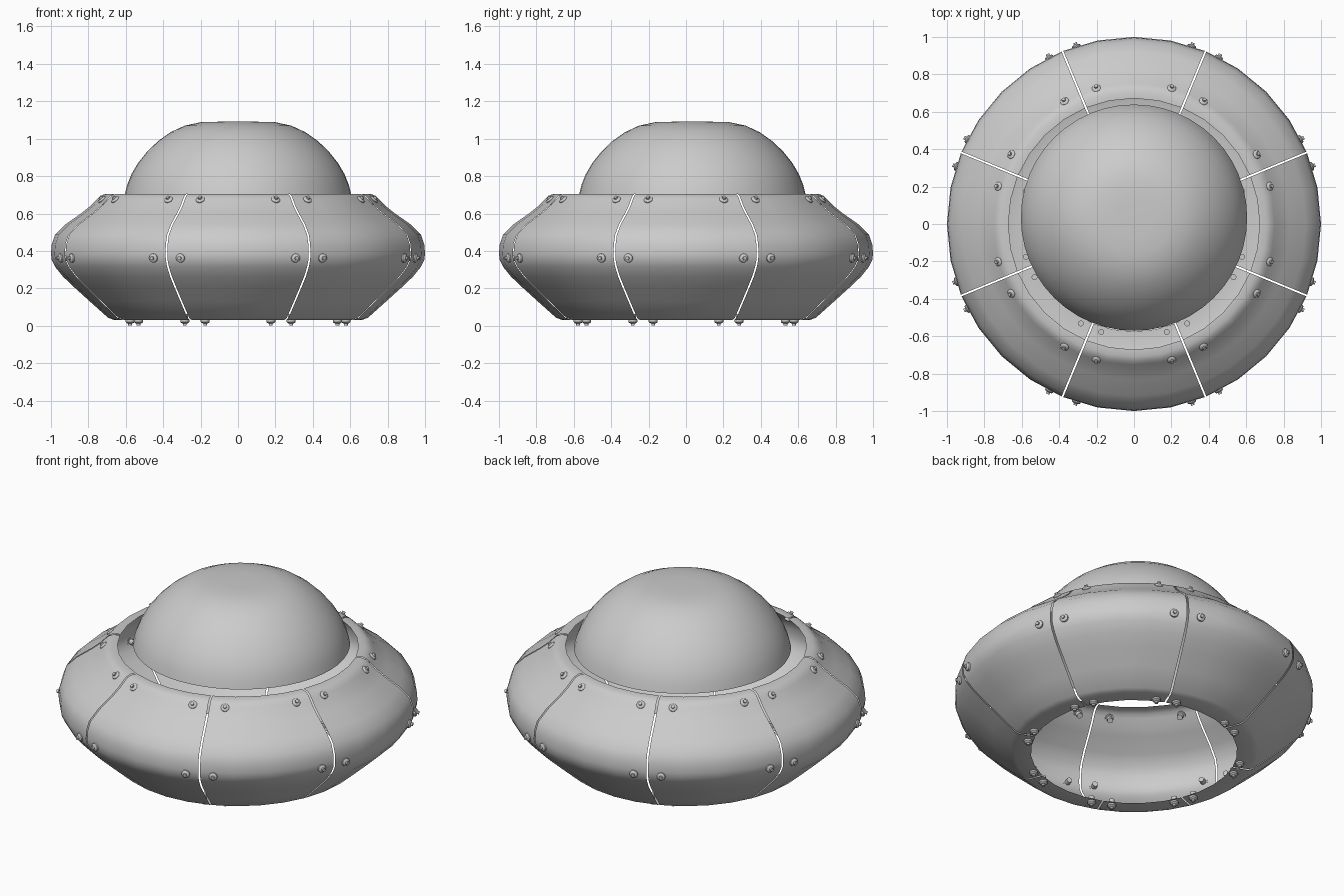
import bpy, bmesh, math
from mathutils import Vector, Matrix

if "Cube" in bpy.data.objects:
    bpy.data.objects.remove(bpy.data.objects["Cube"])

grey = bpy.data.materials.new("plain_grey")
grey.diffuse_color = (0.6, 0.6, 0.6, 1)
grey.use_nodes = True
grey.node_tree.nodes["Principled BSDF"].inputs["Base Color"].default_value = grey.diffuse_color


def finish(bm, name, angle=40):
    me = bpy.data.meshes.new(name)
    bm.to_mesh(me)
    bm.free()
    me.materials.append(grey)
    ob = bpy.data.objects.new(name, me)
    bpy.context.collection.objects.link(ob)
    bpy.ops.object.select_all(action='DESELECT')
    bpy.context.view_layer.objects.active = ob
    ob.select_set(True)
    bpy.ops.object.shade_smooth_by_angle(angle=math.radians(angle))
    return ob


def grid_faces(bm, rows, closed=False):
    # rows of vertices, bottom to top, joined with quads
    for a, b in zip(rows, rows[1:]):
        n = len(a)
        for i in range(n if closed else n - 1):
            j = (i + 1) % n
            bm.faces.new((a[i], a[j], b[j], b[i]))


# hull panels: eight curved sheets with narrow parallel gaps
HULL = [(.575, .032), (.665, .032), (.695, .043), (.79, .128), (.876, .206),
        (.935, .262), (.978, .315), (.996, .352), (1.0, .385), (.996, .435), (.978, .487),
        (.92, .544), (.833, .605), (.785, .644), (.753, .678), (.735, .695), (.71, .705), (.672, .705)]
GAP = 0.005
for k in range(8):
    bm = bmesh.new()
    rows = []
    for r, z in HULL:
        d = math.asin(GAP / r)
        h = math.pi / 8
        offs = [-h + d, -h / 2, 0, h / 2, h - d]
        rows.append([bm.verts.new((r * math.cos(k * math.pi / 4 + o),
                                   r * math.sin(k * math.pi / 4 + o), z)) for o in offs])
    grid_faces(bm, rows)
    finish(bm, f"hull_panel_{k + 1}")

# dome: open shell set slightly towards the back
DOME = [(.605, .705), (.592, .755), (.570, .81), (.535, .87), (.487, .93), (.43, .985),
        (.36, 1.035), (.285, 1.07), (.2, 1.088), (.1, 1.091)]
N = 48
bm = bmesh.new()
rows = [[bm.verts.new((r * math.cos(2 * math.pi * i / N), .034 + r * math.sin(2 * math.pi * i / N), z))
         for i in range(N)] for r, z in DOME]
grid_faces(bm, rows, closed=True)
tip = bm.verts.new((0, .034, 1.092))
for i in range(N):
    bm.faces.new((rows[-1][i], rows[-1][(i + 1) % N], tip))
finish(bm, "dome")


# rivets: shank, rounded head and small nub, pointing along the surface normal
RIVET = [(.016, -.032), (.016, 0), (.024, 0), (.024, .010), (.018, .016), (.010, .018), (.010, .028)]


def add_rivet(bm, pos, normal):
    m = Matrix.Translation(pos) @ normal.to_track_quat('Z', 'Y').to_matrix().to_4x4()
    n = 12
    rows = [[bm.verts.new(m @ Vector((r * math.cos(2 * math.pi * i / n), r * math.sin(2 * math.pi * i / n), z)))
             for i in range(n)] for r, z in RIVET]
    grid_faces(bm, rows, closed=True)
    bm.faces.new(rows[0][::-1])
    bm.faces.new(rows[-1])


# name, radius, height, angle from the gap, normal (outward, up)
ROWS = [("upper_rivets", .748, .668, 7.0, (.66, .75)),
        ("middle_rivets", .991, .362, 4.5, (1, -.05)),
        ("lower_rivets", .603, .030, 5.6, (0, -1))]
for name, r, z, off, (no, nu) in ROWS:
    bm = bmesh.new()
    for k in range(8):
        for s in (-1, 1):
            a = math.radians(22.5 + 45 * k + s * off)
            c, t = math.cos(a), math.sin(a)
            add_rivet(bm, Vector((r * c, r * t, z)), Vector((no * c, no * t, nu)).normalized())
    finish(bm, name)
